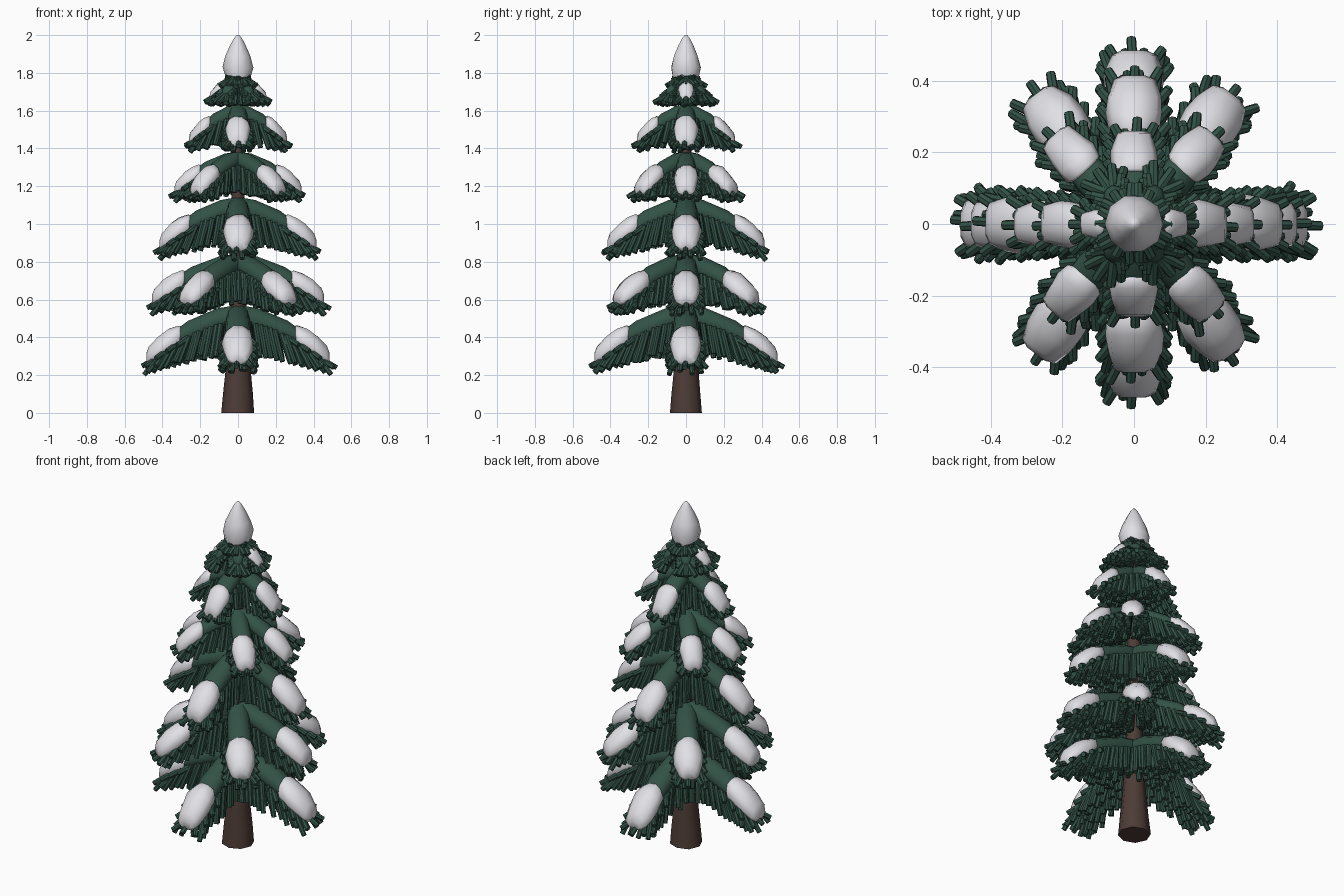
import bpy, bmesh, math, random
from mathutils import Vector, Matrix

random.seed(4)
cube = bpy.data.objects.get("Cube")
if cube:
    bpy.data.objects.remove(cube)


def make_material(name, color):
    mat = bpy.data.materials.new(name)
    mat.use_nodes = True
    mat.diffuse_color = (*color, 1)
    bsdf = mat.node_tree.nodes["Principled BSDF"]
    bsdf.inputs["Base Color"].default_value = (*color, 1)
    bsdf.inputs["Roughness"].default_value = 0.9
    return mat


GREEN = make_material("pine green", (0.033, 0.085, 0.062))
SNOW = make_material("snow white", (0.75, 0.75, 0.79))
BARK = make_material("bark brown", (0.075, 0.045, 0.038))


def finish(bm, name, mat, angle=40):
    bmesh.ops.recalc_face_normals(bm, faces=bm.faces)
    mesh = bpy.data.meshes.new(name)
    bm.to_mesh(mesh)
    bm.free()
    mesh.materials.append(mat)
    mesh.shade_smooth()
    mesh.set_sharp_from_angle(angle=math.radians(angle))
    obj = bpy.data.objects.new(name, mesh)
    bpy.context.collection.objects.link(obj)


def loft(bm, rings):
    """Skin a list of point rings and close both ends."""
    loops = [[bm.verts.new(p) for p in ring] for ring in rings]
    n = len(loops[0])
    for a, b in zip(loops, loops[1:]):
        for i in range(n):
            j = (i + 1) % n
            bm.faces.new((a[i], a[j], b[j], b[i]))
    bm.faces.new(loops[0])
    bm.faces.new(loops[-1])


def circle(radius, z, sides, wobble=0.0, dz=0.0):
    return [Vector((math.cos(t) * r, math.sin(t) * r, z + random.uniform(-dz, dz)))
            for t, r in ((math.tau * i / sides, radius * (1 + random.uniform(-wobble, wobble)))
                         for i in range(sides))]


def needle(bm, root, direction, length, radius=0.016):
    d = direction.normalized()
    rot = d.to_track_quat('Z', 'Y').to_matrix().to_4x4()
    bmesh.ops.create_cone(bm, cap_ends=True, segments=7, radius1=radius, radius2=radius * 0.85,
                          depth=length, matrix=Matrix.Translation(root + d * length / 2) @ rot)


class Arm:
    """A drooping branch: gives points and sections along its path."""

    def __init__(self, angle, reach, top, drop, k):
        self.u = Vector((math.cos(angle), math.sin(angle), 0))
        self.v = Vector((-self.u.y, self.u.x, 0))
        self.reach, self.top, self.drop, self.k = reach, top, drop, k

    def center(self, s):
        z = self.top - self.drop * (0.3 * s + 0.7 * s * s) - 0.065 * self.k
        return self.u * (self.reach * s) + Vector((0, 0, z))

    def section(self, s, width, up, down, wobble=0.0):
        ring = []
        for i in range(10):
            t = math.tau * i / 10
            q = 1 + random.uniform(-wobble, wobble)
            h = (up if math.sin(t) > 0 else down) * math.sin(t) * q
            ring.append(self.center(s) + self.v * (width * math.cos(t) * q * self.k)
                        + Vector((0, 0, h * self.k)))
        return ring

    def add_branch(self, bm):
        loft(bm, [self.section(s, w, h, h) for s, w, h in
                  ((0, .06, .06), (.25, .064, .065), (.6, .068, .062), (.9, .055, .045), (1.03, .025, .02))])

    def add_snow(self, bm):
        tip = 1 + min(0.045 / self.reach, 0.25)
        loft(bm, [self.section(s, w, h, d, 0.06) for s, w, h, d in
                  ((.68, .056, .052, .05), (.72, .076, .066, .07), (.84, .084, .078, .07),
                   (.96, .08, .078, .055), (tip - .03, .062, .064, .035), (tip, .034, .038, .012))])

    def add_needles(self, bm):
        k = self.k
        count = max(2, round(self.reach / 0.034))
        for side in (-1, 1):
            for row, spread in ((0.058, 0.14), (0.022, 0.04)):
                for i in range(count):
                    s = 0.13 + 0.84 * (i + random.uniform(-.25, .25)) / count
                    root = self.center(s) + self.v * (side * row * k) - Vector((0, 0, .025 * k))
                    d = (self.u * (0.12 + 0.5 * s * s) + self.v * side * (spread + random.uniform(-.08, .08))
                         + Vector((0, 0, -1 + 0.35 * s)))
                    needle(bm, root, d, (0.19 - 0.05 * s) * (0.15 + 0.85 * k) * random.uniform(.85, 1.05))
        # fan of needles around the tip
        for angles, s, slope in (((-32, 0, 32), 0.95, -0.55), ((-48, -16, 16, 48), 0.88, -0.9)):
            for a in angles:
                t = math.radians(a + random.uniform(-5, 5))
                d = self.u * math.cos(t) + self.v * math.sin(t) + Vector((0, 0, slope))
                root = self.center(s) + self.v * (0.05 * k * math.sin(t)) - Vector((0, 0, .035 * k))
                needle(bm, root, d, (0.045 + 0.065 * k) * random.uniform(.9, 1.1))
        # side stubs next to the snow
        for side in (-1, 1):
            for s in (0.6, 0.73, 0.86):
                root = self.center(s) + self.v * (side * 0.05 * k) - Vector((0, 0, .03 * k))
                d = self.u * 0.7 + self.v * side * 0.6 + Vector((0, 0, -0.5))
                needle(bm, root, d, 0.085 * k)


# Trunk
bm = bmesh.new()
loft(bm, [circle(r, z, 8, 0.04) for z, r in
          ((0, .087), (.1, .077), (.28, .06), (.65, .042), (1.2, .034), (1.82, .02))])
finish(bm, "trunk", BARK, 50)

# Branch tiers: name, arm angles, reach, ridge height, droop, thickness, arms with snow
cross = [0, 90, 180, 270]


def star(a):
    return [0, a, 180 - a, 180, 180 + a, 360 - a]


TIERS = [
    ("lowest", cross, .44, .58, .2, 1.0, cross),
    ("second", star(53), .41, .85, .165, .93, star(53)),
    ("third", cross, .37, 1.15, .17, .95, cross),
    ("fourth", star(48), .29, 1.39, .13, .78, star(48)),
    ("fifth", cross, .215, 1.64, .115, .78, cross),
    ("sixth", star(55), .12, 1.79, .065, .5, [0, 180]),
    ("top", star(60), .045, 1.86, .06, .4, []),
]
for name, angles, reach, top, drop, k, snowy in TIERS:
    branches, needles, snow = bmesh.new(), bmesh.new(), bmesh.new()
    for a in angles:
        arm = Arm(math.radians(a), reach, top, drop, k)
        arm.add_branch(branches)
        arm.add_needles(needles)
        if a in snowy:
            arm.add_snow(snow)
    finish(branches, name + "_branches", GREEN, 60)
    finish(needles, name + "_needles", GREEN)
    if snowy:
        finish(snow, name + "_snow", SNOW, 60)
    else:
        snow.free()

# Snow cap on the tree top
bm = bmesh.new()
loft(bm, [circle(r, z, 10, w, dz) for r, z, w, dz in
          ((.045, 1.785, 0, 0), (.072, 1.78, .06, .012), (.083, 1.83, .04, .006), (.066, 1.89, .03, 0),
           (.042, 1.945, .03, 0), (.02, 1.985, 0, 0), (.007, 2.0, 0, 0))])
finish(bm, "snow_cap", SNOW, 60)
